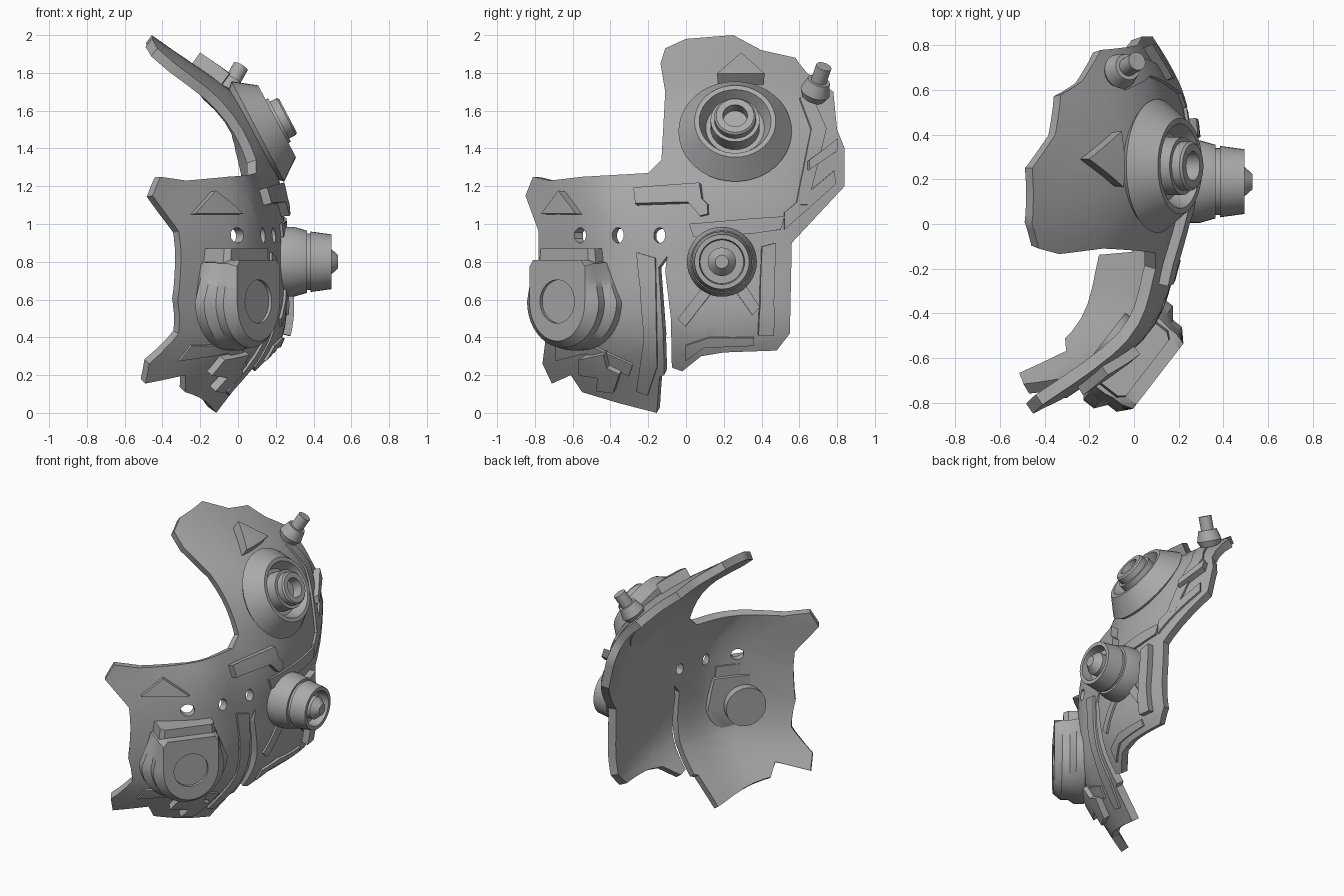
import bpy, bmesh, math
from mathutils import Vector, Matrix

if "Cube" in bpy.data.objects:
    bpy.data.objects.remove(bpy.data.objects["Cube"])

grey = bpy.data.materials.new("plain grey")
grey.use_nodes = True
grey.diffuse_color = (0.4, 0.4, 0.4, 1)
grey.node_tree.nodes["Principled BSDF"].inputs["Base Color"].default_value = (0.4, 0.4, 0.4, 1)

# Curved base surface: x heights over a regular (z row, y column) lattice
HEIGHTS = [
    (-.9, -.33, -.12, -.05, -.03, -.05),
    (-.5, 0, .15, .23, .21, .1),
    (-.4, .05, .19, .24, .23, .14),
    (-.46, 0, .13, .22, .2, .08),
    (-.5, -.25, -.07, .07, .04, -.07),
    (-.9, -.8, -.54, -.46, -.48, -.58),
]


def spline(vals, t):
    i = max(0, min(len(vals) - 2, int(t)))
    f = t - i
    b, c = vals[i], vals[i + 1]
    a = vals[i - 1] if i > 0 else 2 * b - c
    d = vals[i + 2] if i + 2 < len(vals) else 2 * c - b
    return b + f / 2 * (c - a + f * (2 * a - 5 * b + 4 * c - d + f * (3 * (b - c) + d - a)))


def surf(y, z):
    return spline([spline(row, (y + .85) / .34) for row in HEIGHTS], z / .4)


def normal(y, z):
    e = .02
    return Vector((1, (surf(y - e, z) - surf(y + e, z)) / (2 * e),
                   (surf(y, z - e) - surf(y, z + e)) / (2 * e))).normalized()


def finish(name, bm, angle=32):
    mesh = bpy.data.meshes.new(name)
    bm.to_mesh(mesh)
    bm.free()
    obj = bpy.data.objects.new(name, mesh)
    bpy.context.collection.objects.link(obj)
    mesh.materials.append(grey)
    bpy.ops.object.select_all(action='DESELECT')
    obj.select_set(True)
    bpy.context.view_layer.objects.active = obj
    bpy.ops.object.shade_smooth_by_angle(angle=math.radians(angle))
    return obj


def drape(name, outline, lift, thick, holes=(), step=.07):
    """Fill a (y, z) outline, slice it finely, bend it on the surface and thicken it."""
    bm = bmesh.new()
    for loop in [outline, *holes]:
        vs = [bm.verts.new((0, y, z)) for y, z in loop]
        for a, b in zip(vs, vs[1:] + vs[:1]):
            bm.edges.new((a, b))
    bmesh.ops.triangle_fill(bm, edges=bm.edges[:], use_beauty=True, normal=(1, 0, 0))
    for axis, start, count in ((Vector((0, 1, 0)), -.87, 26), (Vector((0, 0, 1)), .03, 30)):
        for i in range(count):
            bmesh.ops.bisect_plane(bm, geom=bm.verts[:] + bm.edges[:] + bm.faces[:], dist=.0005,
                                   plane_co=axis * (start + i * step), plane_no=axis)
    bmesh.ops.remove_doubles(bm, verts=bm.verts[:], dist=.004)
    for f in bm.faces:
        f.normal_update()
        if f.normal.x < 0:
            f.normal_flip()
    for v in bm.verts:
        y, z = v.co.y, v.co.z
        v.co = Vector((surf(y, z), y, z)) + normal(y, z) * lift
    obj = finish(name, bm)
    mod = obj.modifiers.new("thickness", 'SOLIDIFY')
    mod.thickness, mod.offset = thick, -1
    bpy.ops.object.modifier_apply(modifier=mod.name)
    bpy.ops.object.shade_smooth_by_angle(angle=math.radians(32))


def frame(origin, axis):
    """Matrix whose local z is the axis and local y leans to world up."""
    n = Vector(axis).normalized()
    side = Vector((0, 0, 1)).cross(n).normalized()
    m = Matrix((side, n.cross(side), n)).transposed().to_4x4()
    return Matrix.Translation(origin) @ m


def loft(name, rings, origin, axis):
    """Skin equal-count rings of local points, cap both ends."""
    bm = bmesh.new()
    m = frame(origin, axis)
    loops = [[bm.verts.new(m @ Vector(p)) for p in ring] for ring in rings]
    for lo, hi in zip(loops, loops[1:]):
        for i in range(len(lo)):
            j = (i + 1) % len(lo)
            bm.faces.new((lo[i], lo[j], hi[j], hi[i]))
    bm.faces.new(loops[0][::-1])
    bm.faces.new(loops[-1])
    finish(name, bm)


def circle(r, t, n=40):
    return [(r * math.cos(a), r * math.sin(a), t) for a in (math.tau * i / n for i in range(n))]


def arch(w, depth, top, lean, t):
    """Round-bottomed, flat-topped ring whose upper sides lean inward."""
    out = []
    for x, y, _ in circle(1, 0):
        if y <= 0:
            out.append((x * w, y * depth, t))
        else:
            s = min(w / (abs(x) + lean * y), top / y)
            out.append((x * s, y * s, t))
    return out


def lathe(name, profile, origin, axis):
    loft(name, [circle(r, t) for r, t in profile], origin, axis)


# Main shell with three vent holes and a slot
shell = [(-.155, 0), (-.35, .05), (-.55, .11), (-.61, .2), (-.71, .155), (-.76, .26), (-.74, .42),
         (-.78, .6), (-.78, .96), (-.85, 1.15), (-.81, 1.25), (-.72, 1.23), (-.55, 1.25), (-.2, 1.27),
         (-.13, 1.34), (-.11, 1.7), (-.135, 1.85), (-.11, 1.93), (0, 1.98), (.25, 2), (.4, 1.92),
         (.58, 1.88), (.64, 1.8), (.78, 1.7), (.8, 1.5), (.84, 1.4), (.84, 1.2), (.56, .9),
         (.55, .42), (.48, .33), (.2, .32), (.08, .3), (-.02, .22), (-.075, .24), (-.08, .5),
         (-.11, .75), (-.1, .83), (-.145, .77), (-.12, .4), (-.115, .2), (-.14, .19)]
vents = [[(y + p[0] * .9, .94 + p[1] * 1.2) for p in circle(.034, 0, 16)] for y in (-.56, -.36, -.14)]
drape("mask_shell", shell, 0, .055, vents)

# Raised plates that follow the shell
raised = {
    "cheek_triangle": [(-.73, 1.05), (-.55, 1.05), (-.64, 1.17)],
    "temple_strip": [(-.27, 1.18), (.08, 1.21), (.09, 1.13), (.12, 1.1), (.12, 1.05), (.08, 1.04),
                     (.02, 1.11), (-.26, 1.1)],
    "jaw_bar": [(.4, .88), (.47, .9), (.46, .42), (.38, .42)],
    "rear_short_bar": [(.64, 1.33), (.79, 1.44), (.79, 1.38), (.64, 1.28)],
    "chin_step": [(-.54, .3), (-.42, .33), (-.4, .26), (-.34, .23), (-.37, .13), (-.45, .14),
                  (-.45, .21), (-.54, .22)],
}
for name, outline in raised.items():
    drape(name, outline, .045, .06)
drape("brow_triangle", [(.17, 1.74), (.41, 1.74), (.29, 1.85)], .07, .1)

# Shallow relief panels
relief = {
    "slot_front_ridge": [(-.26, .85), (-.16, .82), (-.15, .25), (-.2, .1), (-.26, .12), (-.22, .4)],
    "rear_long_ridge": [(.52, 1.06), (.78, 1.28), (.79, 1.21), (.52, .97)],
    "rear_edge_ridge": [(.58, 1.1), (.66, 1.5), (.6, 1.66), (.66, 1.68), (.74, 1.5), (.64, 1.1)],
    "jaw_ridge_front": [(.1, .68), (.14, .64), (.0, .46), (-.04, .5)],
    "jaw_ridge_back": [(.25, .66), (.3, .7), (.39, .56), (.35, .52)],
    "dial_collar": [(.02, 1.0), (.36, 1.03), (.52, 1.04), (.5, .97), (.36, .95), (.04, .93)],
    "chin_ridge": [(-.68, .36), (-.5, .36), (-.28, .26), (-.3, .2), (-.52, .32), (-.68, .28)],
    "jaw_lower_ridge": [(.0, .36), (.12, .4), (.36, .4), (.36, .36), (.1, .35), (.0, .28)],
}
for name, outline in relief.items():
    drape(name, outline, .014, .025)

# Upper hollow dial with a central knob
lathe("upper_dial", [(.24, -.06), (.3, 0), (.215, .115), (.19, .115), (.155, .04), (.13, .04), (.13, .13),
                     (.11, .13), (.11, .17), (.1, .18), (.065, .18), (.065, .11)],
      (.105, .26, 1.49), (.885, 0, .466))

# Lower dial on the side
lathe("side_dial", [(.185, -.03), (.185, .05), (.165, .12), (.15, .12), (.15, .14), (.16, .14), (.145, .25),
                    (.12, .25), (.115, .18), (.075, .18), (.075, .24), (.035, .285)],
      (.245, .19, .8), (1, 0, 0))

# Small peg at the rear of the brow
lathe("rear_peg", [(.06, -.01), (.08, .03), (.06, .1), (.042, .1), (.042, .19)],
      (-.075, .675, 1.675), (.09, .055, .16))

# Front breathing filter, its top lip and its inner plug
mouth, facing = (-.05, -.56, .59), (.79, -.61, 0)
loft("front_filter", [arch(.24, .2, .2, .2, -.035), arch(.29, .26, .21, .4, .0), arch(.29, .26, .21, .4, .06),
                      arch(.24, .245, .22, .2, .1), arch(.24, .245, .22, .2, .15),
                      arch(.185, .21, .22, 0, .2), circle(.115, .2), circle(.115, .18)],
     mouth, facing)
loft("filter_lip", [[(-w, .2, t), (w, .2, t), (w * .95, .28, t), (-w * .95, .28, t)]
                    for t, w in ((-.02, .19), (.11, .19), (.14, .165))], mouth, facing)
lathe("inner_plug", [(.135, -.09), (.135, 0)], mouth, facing)
